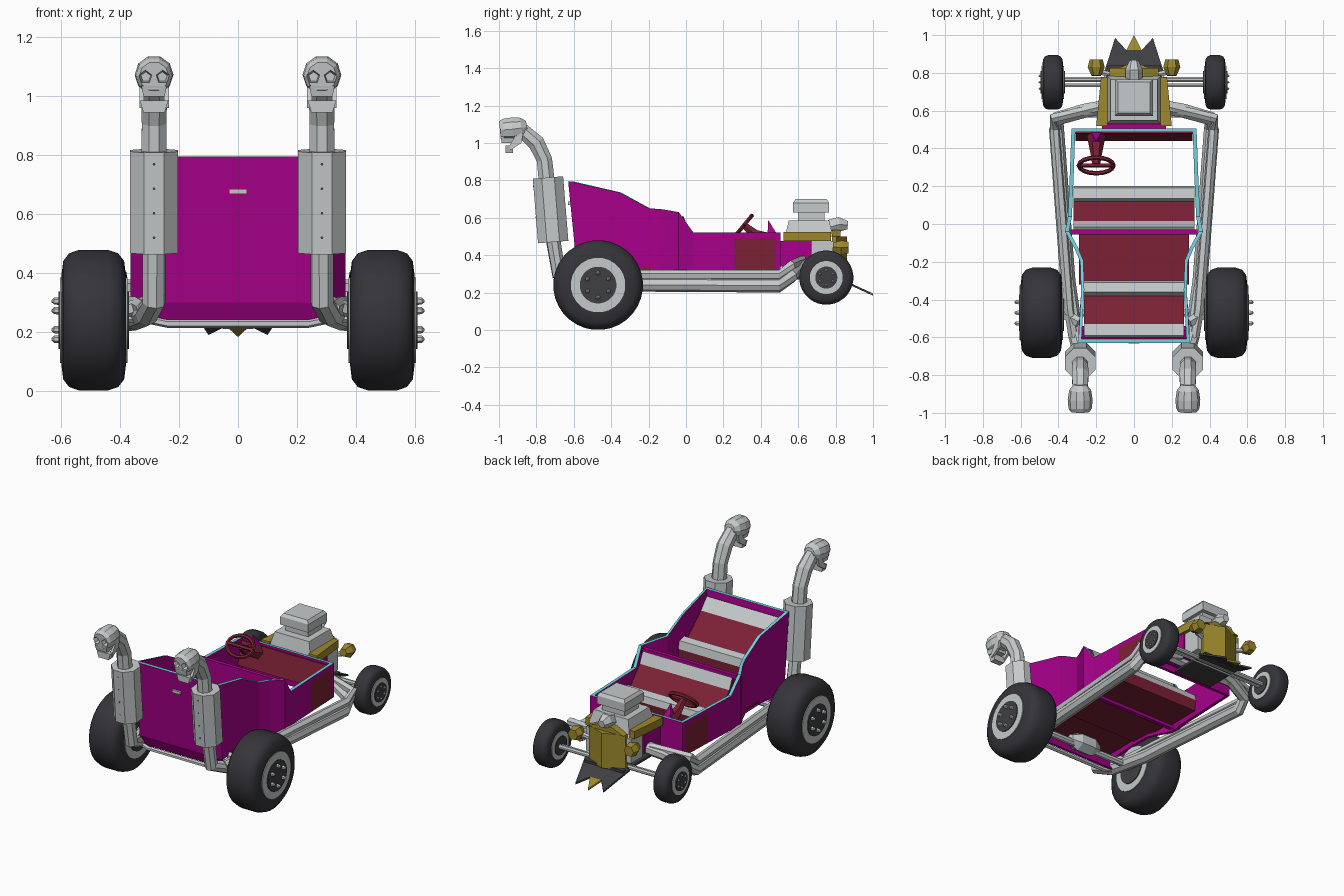
import bpy, bmesh, math
from mathutils import Vector

cube = bpy.data.objects.get("Cube")
if cube:
    bpy.data.objects.remove(cube, do_unlink=True)


def material(name, r, g, b):
    m = bpy.data.materials.new(name)
    m.use_nodes = True
    m.diffuse_color = (r, g, b, 1)
    m.node_tree.nodes["Principled BSDF"].inputs["Base Color"].default_value = (r, g, b, 1)
    return m


MAGENTA = material("magenta paint", .4, 0, .26)
MAROON = material("maroon leather", .2, .015, .035)
GREY = material("light grey metal", .56, .59, .59)
BLACK = material("black rubber", .035, .035, .042)
CHARCOAL = material("charcoal metal", .05, .05, .056)
GOLD = material("gold metal", .34, .25, .025)
CYAN = material("cyan trim", .17, .62, .72)


def finish(name, bm, mats, smooth=False):
    bmesh.ops.recalc_face_normals(bm, faces=bm.faces[:])
    me = bpy.data.meshes.new(name)
    bm.to_mesh(me)
    bm.free()
    ob = bpy.data.objects.new(name, me)
    bpy.context.collection.objects.link(ob)
    for m in mats if isinstance(mats, (list, tuple)) else [mats]:
        me.materials.append(m)
    if smooth:
        bpy.ops.object.select_all(action='DESELECT')
        ob.select_set(True)
        bpy.context.view_layer.objects.active = ob
        bpy.ops.object.shade_smooth_by_angle(angle=math.radians(40))
    return ob


def tube(name, pts, radii, mat, sides=8, smooth=False):
    """Rings of varying radius swept along a path, capped at both ends."""
    pts = [Vector(p) for p in pts]
    if not isinstance(radii, (list, tuple)):
        radii = [radii] * len(pts)
    bm, rings, last = bmesh.new(), [], None
    for i, (p, r) in enumerate(zip(pts, radii)):
        t = (pts[min(i + 1, len(pts) - 1)] - pts[max(i - 1, 0)]).normalized()
        if last is None:
            ref = Vector((1, 0, 0)) if abs(t.x) < .7 else Vector((0, 0, 1))
            u = t.cross(ref).normalized()
        else:
            u = last.rotation_difference(t) @ u
        v, last = t.cross(u), t
        ang = [(k + .5) * math.tau / sides for k in range(sides)]
        rings.append([bm.verts.new(p + r * (u * math.cos(a) + v * math.sin(a))) for a in ang])
    for a, b in zip(rings, rings[1:]):
        for k in range(sides):
            j = (k + 1) % sides
            bm.faces.new((a[k], a[j], b[j], b[k]))
    bm.faces.new(rings[0])
    bm.faces.new(rings[-1])
    return finish(name, bm, mat, smooth)


def prism(name, profile, axis, lo, hi, mats, sides=None):
    """Extrude a profile along x, y or z; sides gives a material index per edge."""
    bm = bmesh.new()

    def vert(p, d):
        c = list(p)
        c.insert('xyz'.index(axis), d)
        return bm.verts.new(c)
    a = [vert(p, lo) for p in profile]
    b = [vert(p, hi) for p in profile]
    bm.faces.new(a)
    bm.faces.new(b)
    for i in range(len(a)):
        j = (i + 1) % len(a)
        f = bm.faces.new((a[i], a[j], b[j], b[i]))
        f.material_index = sides[i] if sides else 0
    return finish(name, bm, mats)


def box(name, x, y, z, mat, top=1):
    """Box from ranges, with its top face scaled about its own centre."""
    bm = bmesh.new()
    bmesh.ops.create_cube(bm, size=1)
    for v in bm.verts:
        k = top if v.co.z > 0 else 1
        v.co = [(r[0] + r[1]) / 2 + c * f * (r[1] - r[0])
                for r, c, f in zip((x, y, z), v.co, (k, k, 1))]
    return finish(name, bm, mat)


# Body shell: outer wall, trim on its top edge, inner wall
half = [(.33, .505, .52), (.332, .48, .52), (.34, .26, .52), (.35, .04, .52), (.365, -.04, .63),
        (.315, -.13, .645), (.285, -.2, .65), (.28, -.36, .735), (.295, -.63, .795)]
loop = half + [(-x, y, z) for x, y, z in reversed(half)]
bm = bmesh.new()


def shell_ring(height, inside):
    out = []
    for x, y, top in loop:
        z = top if height is None else height
        lean = .1 * (top - z) if y < -.5 else 0
        out.append(bm.verts.new((x * (.94 if inside else 1), (y + lean) * (.965 if inside else 1), z)))
    return out


shell = [shell_ring(.3, False), shell_ring(.49, False), shell_ring(None, False),
         shell_ring(None, True), shell_ring(.3, True)]
for r, (a, b) in enumerate(zip(shell, shell[1:] + shell[:1])):
    for k in range(len(loop)):
        j = (k + 1) % len(loop)
        f = bm.faces.new((a[k], a[j], b[j], b[k]))
        y = f.calc_center_median().y
        f.material_index = 1 if r == 2 else 2 if r == 0 and .26 < y < .48 else 0
finish("body_shell", bm, [MAGENTA, CYAN, MAROON])
prism("rear_lower_panel", [(-.585, .3), (-.57, .3), (-.54, .235), (-.555, .235)], 'x', -.29, .29, MAGENTA)
box("rear_plate", (-.03, .03), (-.632, -.615), (.668, .686), GREY)
box("floor", (-.29, .29), (-.32, -.05), (.32, .33), MAROON)
box("seat_partition", (-.335, .335), (-.055, -.03), (.31, .62), MAGENTA)
prism("dashboard", [(.44, .36), (.49, .36), (.49, .505), (.48, .505)], 'x', -.31, .31, MAROON)

# Seats: maroon cushions with grey piping
front_seat = [(-.03, .33), (-.03, .6), (-.015, .61), (.015, .54), (.12, .42),
              (.135, .45), (.19, .44), (.2, .4), (.19, .33)]
rear_seat = [(-.57, .33), (-.6, .74), (-.59, .76), (-.53, .69), (-.38, .55),
             (-.36, .59), (-.31, .58), (-.3, .53), (-.3, .33)]
for name, prof, w in (("front_seat", front_seat, .32), ("rear_seat", rear_seat, .265)):
    prism(name, prof, 'x', -w, w, [MAROON, GREY], [0, 1, 1, 0, 1, 1, 1, 0, 0])

# Steering wheel, its column and the small cowl fin
hub = Vector((-.2, .31, .56))
rim = [hub + .092 * (Vector((1, 0, 0)) * math.cos(a) + Vector((0, .45, .55)) * math.sin(a))
       for a in [k * math.tau / 16 for k in range(17)]]
tube("steering_wheel", rim, .012, MAROON, 6)
tube("steering_spoke", [rim[0], hub, rim[8]], .012, MAROON, 5)
tube("steering_column", [hub, (-.2, .37, .51), (-.2, .47, .47)], [.02, .03, .05], MAROON, 6)
tube("cowl_fin", [(-.2, .46, .51), (-.2, .44, .585)], [.035, .002], MAGENTA, 4)

# Engine, intake and front shell
box("engine_block", (-.17, .17), (.5, .67), (.34, .476), MAGENTA)
box("engine_front", (-.16, .16), (.67, .79), (.32, .476), GREY)
box("intake_base", (-.145, .145), (.53, .785), (.5, .585), GREY, .85)
box("intake_neck", (-.08, .08), (.6, .74), (.58, .64), GREY)
box("intake_scoop", (-.1, .1), (.573, .765), (.628, .68), GREY)
box("scoop_top", (-.1, .1), (.573, .765), (.68, .7), GREY, .86)
tube("blower_nose", [(0, .77, .55), (0, .82, .565), (0, .865, .56)], [.045, .045, .025], GREY, 6)
prism("radiator_shell", [(-.13, .78), (.13, .78), (.13, .805), (0, .86), (-.13, .805)],
      'z', .275, .5, GOLD)
prism("radiator_peak", [(-.13, .5), (.13, .5), (.05, .535), (-.05, .535)], 'y', .78, .825, GOLD)
box("undertray", (-.14, .14), (.55, .84), (.27, .285), CHARCOAL)

# Jagged front blade, sloping down to a gold middle tip
edge = [(.16, .8), (.135, .875), (.1, .985), (.04, .92)]
blade = prism("front_blade", edge + [(-x, y) for x, y in reversed(edge)], 'z', .275, .287, CHARCOAL)
tip = prism("blade_tip", [(.04, .92), (0, 1), (-.04, .92)], 'z', .275, .287, GOLD)
for ob in (blade, tip):
    for v in ob.data.vertices:
        v.co.z -= .46 * (v.co.y - .8)

for s, side in ((1, "left"), (-1, "right")):
    prism(side + "_valve_cover", [(s * .14, .52), (s * .2, .52), (s * .175, .775), (s * .14, .775)],
          'z', .475, .525, GOLD)
    tube(side + "_headlight", [(s * .2, .785, .445), (s * .2, .83, .44), (s * .2, .87, .44)],
         [.025, .045, .035], GOLD, 6)
    tube(side + "_headlight_bracket", [(s * .12, .79, .41), (s * .2, .81, .43)], .016, GREY, 6)

    # Side pipes running from the engine back to the stacks
    tube(side + "_lower_pipe", [(s * .15, .62, .36), (s * .26, .6, .34), (s * .4, .56, .29),
                                (s * .41, .5, .24), (s * .35, -.3, .245), (s * .31, -.58, .26),
                                (s * .285, -.68, .3), (s * .285, -.71, .48)], .04, GREY)
    tube(side + "_upper_pipe", [(s * .18, .62, .37), (s * .43, .56, .345), (s * .42, .5, .295),
                                (s * .345, -.45, .295), (s * .32, -.6, .28)], .027, GREY, 6)
    x = s * .285
    tube(side + "_muffler", [(x, -.71, .47), (x, -.738, .815)], .088, GREY)
    for k in range(4):
        z = .52 + .083 * k
        y = -.79 - .08 * (z - .47)
        tube(side + "_rivet", [(x, y + .01, z), (x, y - .003, z)], .005, CHARCOAL, 6)
    tube(side + "_stack", [(x, -.745, .8), (x, -.757, .91), (x, -.8, 1), (x, -.88, 1.07)],
         [.046, .045, .048, .042], GREY)

    # Skull tip: cranium with cut sockets, upper face, hinged open jaw
    head = tube(side + "_skull", [(x, -.85, 1.085), (x, -.88, 1.08), (x, -.93, 1.073),
                                  (x, -.975, 1.07), (x, -.995, 1.068)],
                [.035, .058, .066, .062, .05], GREY, 10)
    for e in (-1, 1):
        cutter = tube("socket_cutter", [(x + e * .031, -1.02, 1.064), (x + e * .028, -.965, 1.066)],
                      [.029, .017], GREY, 5)
        cutter.hide_render = True
        mod = head.modifiers.new("socket", 'BOOLEAN')
        mod.operation, mod.object = 'DIFFERENCE', cutter
        bpy.context.view_layer.objects.active = head
        bpy.ops.object.modifier_apply(modifier=mod.name)
        bpy.data.objects.remove(cutter, do_unlink=True)
        prism(side + "_jaw_hinge", [(-.94, .96), (-.88, 1), (-.87, 1.05), (-.905, 1.05), (-.945, .985)],
              'x', x + e * .034, x + e * .05, GREY)
    box(side + "_upper_face", (x - .036, x + .036), (-.985, -.91), (1.0, 1.035), GREY, 1.2)
    prism(side + "_jaw", [(-.036, .945), (.036, .945), (.048, .985), (-.048, .985)],
          'y', -.965, -.925, GREY).location.x = x

    # Wheels: tyre, rim, hub and studs
    for end, y, r, zc, inner, outer in (("rear", -.47, .24, .24, .38, .6), ("front", .75, .145, .28, .375, .485)):
        n = side + "_" + end
        steps = [(0, .62), (.03, .84), (.12, .95), (.28, 1), (.72, 1), (.88, .95), (.97, .84), (1, .62)]
        tube(n + "_tyre", [(s * (inner + (outer - inner) * f), y, zc) for f, _ in steps],
             [r * k for _, k in steps], BLACK, 32, True)
        for part, grow, rad, mat in (("_rim", .005, .61, GREY), ("_hub", .01, .41, CHARCOAL)):
            tube(n + part, [(s * (inner - grow), y, zc), (s * (outer + grow), y, zc)],
                 rad * r, mat, 24, True)
        for k in range(6):
            a = math.tau * (k + .5) / 6
            p = Vector((s * outer, y + .27 * r * math.cos(a), zc + .27 * r * math.sin(a)))
            d = Vector((s * r, 0, 0))
            tube(n + "_stud", [p, p + d * .1, p + d * .14], [.055 * r, .05 * r, .012 * r], GREY, 6)
    tube(side + "_rear_spring", [(s * .29, -.52, .3), (s * .38, -.47, .27)], .03, GREY, 6)

# Axles, differential and frame crossbars
tube("front_axle", [(-.38, .765, .28), (.38, .765, .28)], .015, GREY)
tube("steering_rod", [(-.37, .735, .275), (.37, .735, .275)], .01, GREY, 6)
tube("rear_axle", [(-.38, -.47, .25), (.38, -.47, .25)], .022, GREY)
tube("differential", [(-.11, -.47, .27), (-.05, -.47, .27), (.05, -.47, .27), (.11, -.47, .27)],
     [.03, .06, .06, .03], GREY, 6)
tube("rear_crossbar", [(-.32, -.56, .245), (-.24, -.57, .228), (.24, -.57, .228), (.32, -.56, .245)],
     .014, GREY, 6)
tube("front_crossbar", [(-.25, .59, .33), (.25, .59, .33)], .03, GREY, 6)
